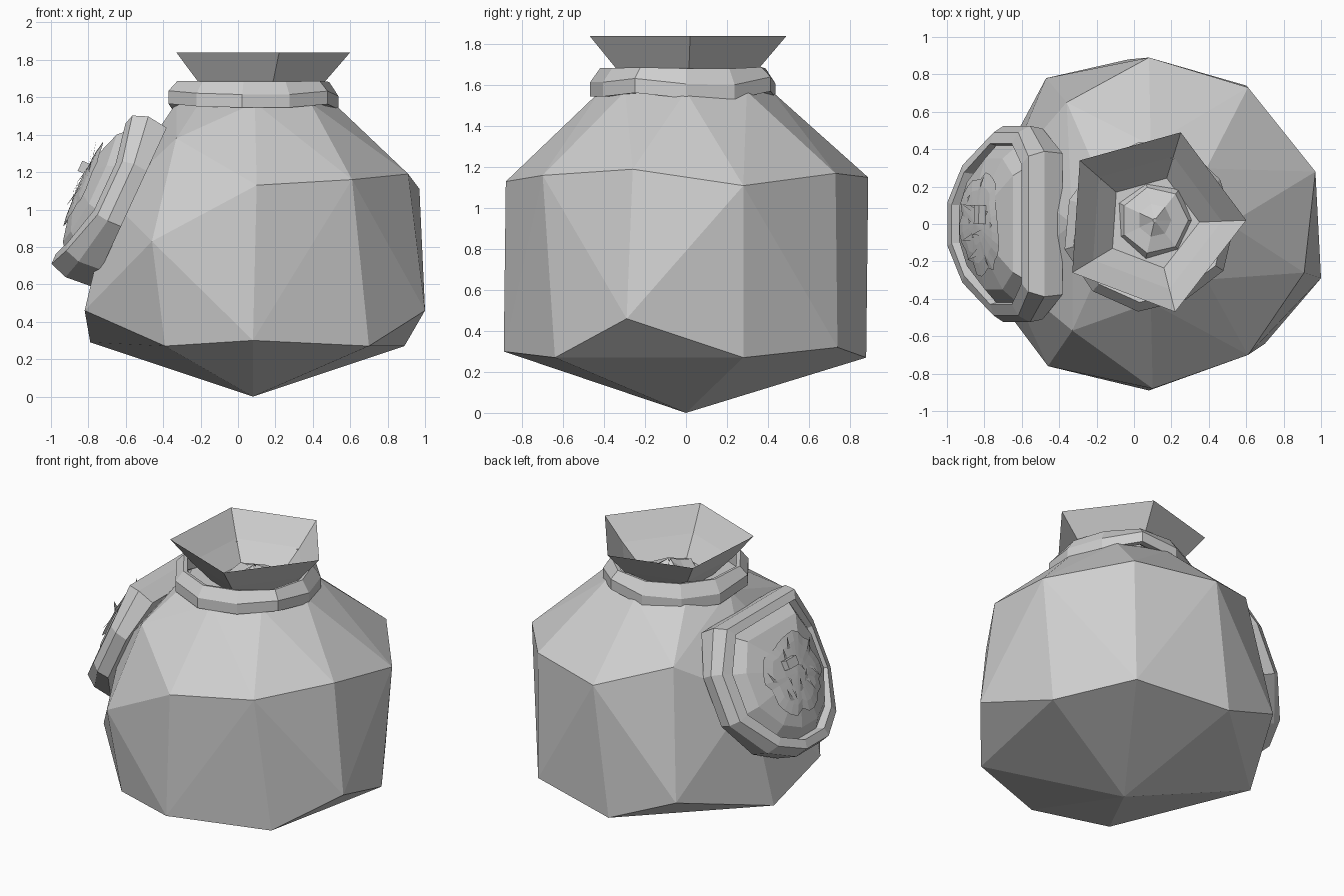
import bpy, bmesh, random
from math import sin, cos, pi
from mathutils import Vector

random.seed(4)
cube = bpy.data.objects.get("Cube")
if cube:
    bpy.data.objects.remove(cube)

grey = bpy.data.materials.new("cloth_grey")
grey.use_nodes = True
colour = (0.62, 0.62, 0.62, 1)
grey.diffuse_color = colour
grey.node_tree.nodes["Principled BSDF"].inputs["Base Color"].default_value = colour


def finish(name, bm, recalc=True):
    if recalc:
        bmesh.ops.recalc_face_normals(bm, faces=bm.faces)
    mesh = bpy.data.meshes.new(name)
    bm.to_mesh(mesh)
    bm.free()
    mesh.materials.append(grey)
    obj = bpy.data.objects.new(name, mesh)
    bpy.context.collection.objects.link(obj)
    return obj


def loft(name, rings, cap=False, closed=False):
    """Skin a list of equal-sized point rings."""
    bm = bmesh.new()
    loops = [[bm.verts.new(p) for p in ring] for ring in rings]
    pairs = list(zip(loops, loops[1:]))
    if closed:
        pairs.append((loops[-1], loops[0]))
    for a, b in pairs:
        for i in range(len(a)):
            j = (i + 1) % len(a)
            bm.faces.new((a[i], a[j], b[j], b[i]))
    if cap:
        bm.faces.new(loops[-1])
    return finish(name, bm)


# Sack body: faceted hull of a base point, two belly rings and the shoulder
CX = 0.09
body = [(0.08, 0, 0),
        (0.08, -0.89, 0.3), (0.7, -0.64, 0.27), (1, -0.29, 0.46),
        (0.89, 0.28, 0.27), (0.6, 0.74, 0.32), (-0.03, 0.88, 0.27),
        (-0.47, 0.78, 0.45), (-0.79, 0.18, 0.29), (-0.82, -0.28, 0.46),
        (-0.39, -0.7, 0.27),
        (0.1, -0.88, 1.13), (0.61, -0.7, 1.16), (0.91, -0.26, 1.19),
        (0.97, 0.28, 1.11), (0.61, 0.73, 1.17), (0.08, 0.89, 1.15),
        (-0.36, 0.65, 1.3), (-0.68, 0.28, 1.05),
        (-0.68, -0.28, 1.05), (-0.46, -0.76, 0.83), (-0.33, -0.57, 1.38)]
body += [(CX + 0.42 * cos(k * pi / 4), 0.42 * sin(k * pi / 4), 1.57) for k in range(8)]
bm = bmesh.new()
for p in body:
    bm.verts.new(p)
bmesh.ops.convex_hull(bm, input=bm.verts)
finish("sack_body", bm)

# Neck tie: lumpy faceted band
N = 11
wobble = [random.uniform(-0.025, 0.025) for _ in range(N)]
profile = [(0.42, 1.55), (0.46, 1.55), (0.46, 1.62), (0.41, 1.685), (0.385, 1.68), (0.385, 1.57)]
loft("neck_tie", [[(CX + (r + wobble[i]) * cos(2 * pi * i / N),
                    (r + wobble[i]) * sin(2 * pi * i / N),
                    z + wobble[(i * 3) % N] * (1 if z < 1.65 else 0.2))
                   for i in range(N)] for r, z in profile], closed=True)

# Flared five-sided mouth
mouth = [(0.25, 0.49), (-0.29, 0.34), (-0.33, -0.26), (0.22, -0.47), (0.6, 0.02)]
loft("flared_mouth", [[(0.1 + (x - 0.1) * s, y * s, z) for x, y in mouth]
                      for s, z in ((0.46, 1.55), (0.74, 1.69), (1, 1.84))])

# Gathered cloth inside the mouth
loft("gathered_cloth", [[(0.11 + r * cos(2 * pi * i / 7), 0.02 + r * sin(2 * pi * i / 7),
                          z + 0.02 * (i % 2)) for i in range(7)]
                        for r, z in ((0.21, 1.55), (0.18, 1.6), (0.09, 1.62), (0.01, 1.66))], cap=True)

# Tilted medallion frame of reference on the sack's side
ORIGIN = Vector((-0.81, 0, 1.13))
UP = Vector((0.42, 0, 0.907))
OUT = Vector((-0.907, 0, 0.42))


def on_medal(side, up, depth, bend=0.35):
    """Place a point on the medallion, bent back towards its sides."""
    return ORIGIN + UP * up + Vector((0, side, 0)) + OUT * (depth - bend * side * side)


# Shield-like outline: flat top, straight sides, rounded bottom
half = [(0.37, 0.45), (0.5, 0.2), (0.5, -0.12), (0.32, -0.37), (0.12, -0.47)]
outline = half + [(-x, y) for x, y in reversed(half)]


def medal_ring(scale, depth, bend):
    return [on_medal(x * scale, y * scale, depth, bend) for x, y in outline]


# Medallion rim and its shallow domed centre
loft("medallion_rim", [medal_ring(*ring) for ring in
                       ((1.02, -0.26, 0), (1.05, -0.1, 0.3), (0.98, 0, 0.5),
                        (0.86, 0, 0.5), (0.82, -0.1, 0.4), (0.82, -0.26, 0))], closed=True)
loft("medallion_dome", [medal_ring(*ring) for ring in
                        ((0.85, -0.07, 0.35), (0.7, -0.01, 0.35), (0.4, 0.02, 0.35), (0.02, 0.025, 0))],
     cap=True)

# Ragged emblem: thin uneven plate with a raised middle
COUNT = 30
edge = []
for i in range(COUNT):
    a = 2 * pi * i / COUNT
    r = 0.26 + random.uniform(-0.03, 0.03)
    edge.append((r * sin(a), r * cos(a) * 0.95))
loft("ragged_emblem", [[on_medal(x * s, y * s, d) for x, y in edge]
                       for s, d in ((1, 0.02), (0.75, 0.03), (0.4, 0.035), (0.02, 0.04))], cap=True)

# Loose slivers standing off the emblem
bm = bmesh.new()
for i in range(12):
    a = 2 * pi * i / 12 + random.uniform(-0.2, 0.2)
    r = random.uniform(0.08, 0.2)
    x, y = r * sin(a), r * cos(a)
    tri = [(x - 0.02, y, 0.03), (x + 0.02, y + 0.01, 0.035),
           (x * 1.3, y + random.choice((-0.09, 0.09)), 0.055)]
    bm.faces.new([bm.verts.new(on_medal(*p)) for p in tri])
finish("emblem_slivers", bm, False)

# Small raised tab near the top of the emblem
loft("emblem_tab", [[on_medal(0.05 + sx * 0.05, 0.08 + sy * 0.03, d)
                     for sx, sy in ((-1, -1), (1, -1), (1, 1), (-1, 1))]
                    for d in (0.02, 0.075)], cap=True)
